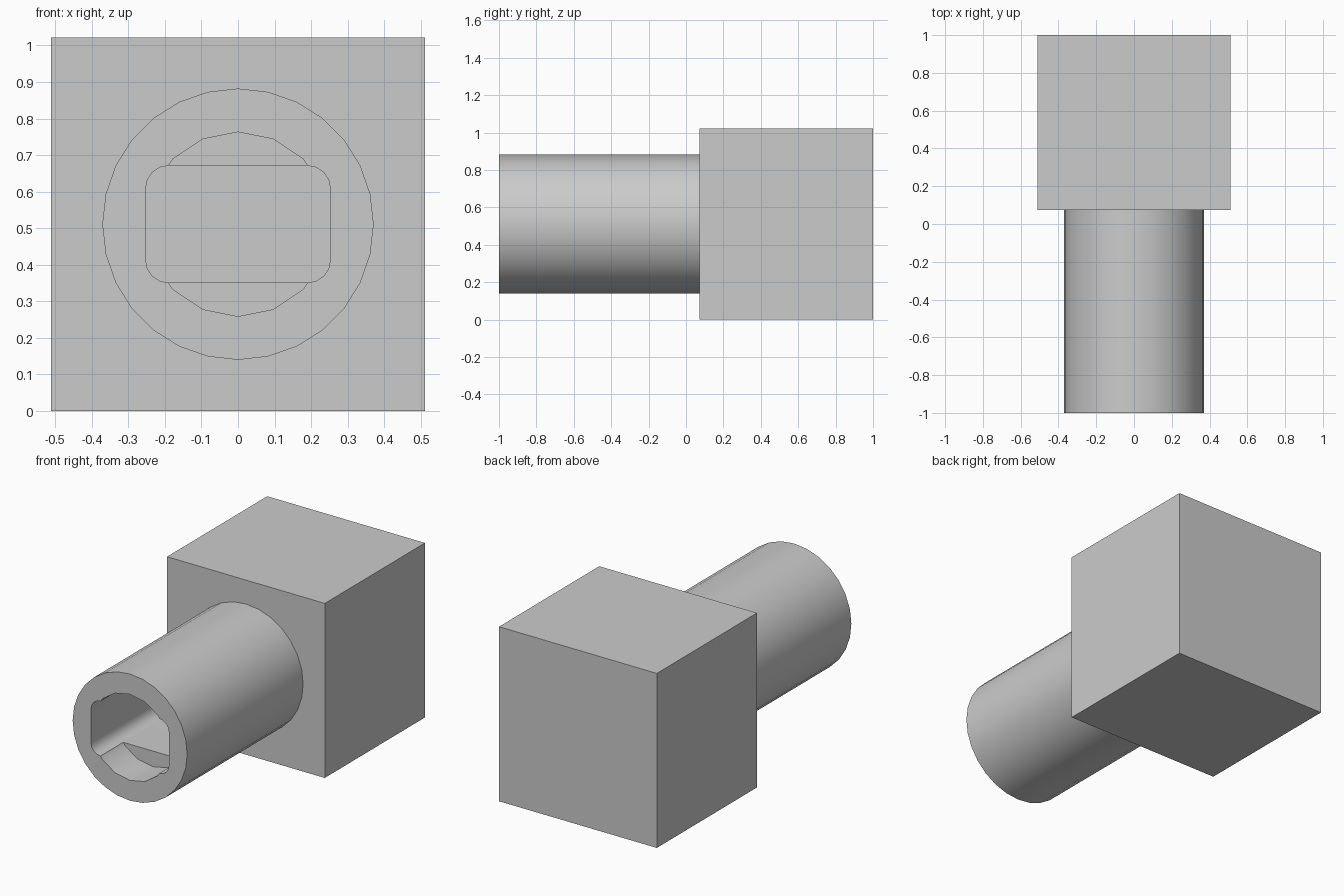
import bpy, bmesh, math

if "Cube" in bpy.data.objects:
    bpy.data.objects.remove(bpy.data.objects["Cube"], do_unlink=True)

FRONT, JOINT, BACK = -1.0, 0.073, 1.0
HALF = 0.511          # half width of the block, also the axis height

grey = bpy.data.materials.new("light_grey")
grey.use_nodes = True
colour = (0.6, 0.6, 0.6, 1)
grey.diffuse_color = colour
grey.node_tree.nodes["Principled BSDF"].inputs["Base Color"].default_value = colour


def prism(name, outline, y0, y1):
    """Extrude an x-z outline, given around the axis, from y0 to y1."""
    bm = bmesh.new()
    face = bm.faces.new([bm.verts.new((x, y0, z + HALF)) for x, z in outline])
    moved = bmesh.ops.extrude_face_region(bm, geom=[face])["geom"]
    bmesh.ops.translate(bm, vec=(0, y1 - y0, 0),
                        verts=[v for v in moved if isinstance(v, bmesh.types.BMVert)])
    bmesh.ops.recalc_face_normals(bm, faces=bm.faces)
    mesh = bpy.data.meshes.new(name)
    bm.to_mesh(mesh)
    bm.free()
    mesh.materials.append(grey)
    obj = bpy.data.objects.new(name, mesh)
    bpy.context.collection.objects.link(obj)
    return obj


def circle(radius, sides):
    return [(radius * math.sin(math.tau * i / sides), radius * math.cos(math.tau * i / sides))
            for i in range(sides)]


def rounded_rect(w, h, r, steps=4):
    points = []
    for quarter, (sx, sz) in enumerate([(1, 1), (-1, 1), (-1, -1), (1, -1)]):
        for i in range(steps + 1):
            a = math.pi / 2 * (quarter + i / steps)
            points.append((sx * (w - r) + r * math.cos(a), sz * (h - r) + r * math.sin(a)))
    return points


# Solid block at the back
block = prism("block", [(-HALF, -HALF), (HALF, -HALF), (HALF, HALF), (-HALF, HALF)], JOINT, BACK)

# Round tube with a shallow round recess and a long rounded slot
tube = prism("tube", circle(0.371, 28), FRONT, JOINT)
cutters = [prism("recess_cutter", circle(0.252, 16), FRONT - 0.1, FRONT + 0.21),
           prism("slot_cutter", rounded_rect(0.2525, 0.16, 0.062), FRONT - 0.2, JOINT + 0.1)]

bpy.ops.object.select_all(action="DESELECT")
bpy.context.view_layer.objects.active = tube
tube.select_set(True)
for cutter in cutters:
    cutter.hide_render = True
    cut = tube.modifiers.new("cut", "BOOLEAN")
    cut.operation, cut.solver, cut.object = "DIFFERENCE", "EXACT", cutter
    bpy.ops.object.modifier_apply(modifier=cut.name)
    bpy.data.objects.remove(cutter, do_unlink=True)
bpy.ops.object.shade_smooth_by_angle(angle=math.radians(30))
